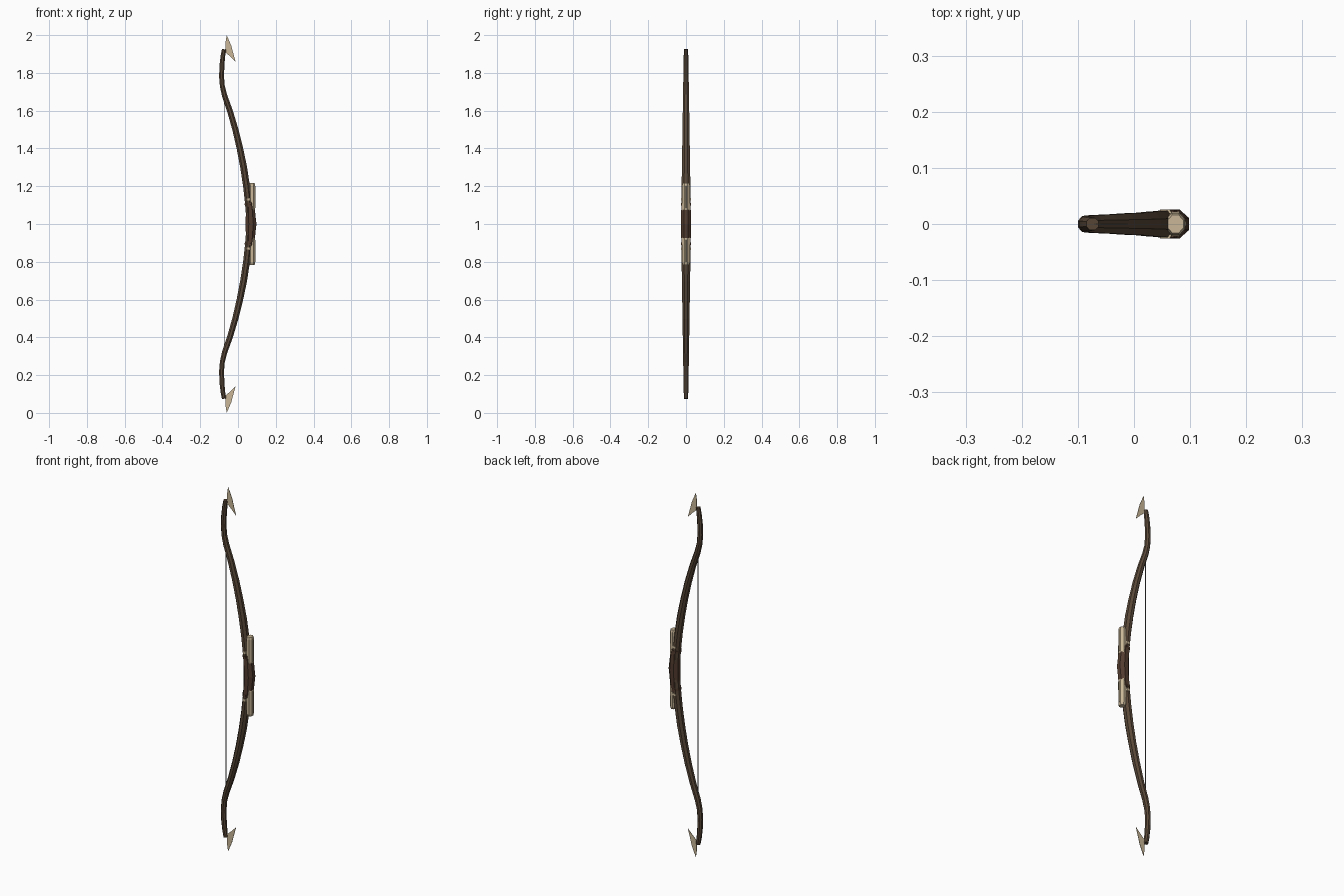
import bpy, bmesh, math
from mathutils import Vector

if "Cube" in bpy.data.objects:
    bpy.data.objects.remove(bpy.data.objects["Cube"])


def material(name, color):
    m = bpy.data.materials.new(name)
    m.diffuse_color = (*color, 1)
    m.use_nodes = True
    m.node_tree.nodes["Principled BSDF"].inputs["Base Color"].default_value = m.diffuse_color
    return m


WOOD = material("dark_wood", (0.10, 0.065, 0.04))
LEATHER = material("leather", (0.085, 0.045, 0.028))
BONE = material("bone", (0.58, 0.47, 0.31))
CORD = material("cord", (0.12, 0.12, 0.12))


def finish(name, bm, mat):
    bmesh.ops.recalc_face_normals(bm, faces=bm.faces[:])
    me = bpy.data.meshes.new(name)
    bm.to_mesh(me)
    bm.free()
    me.materials.append(mat)
    ob = bpy.data.objects.new(name, me)
    bpy.context.collection.objects.link(ob)
    return ob


def loft(name, stations, mat, sides=8, flip=False):
    """Sweep a flat-sided section; stations are (x, z, half depth, half width)."""
    bm = bmesh.new()
    rings = []
    k = 1 / math.cos(math.pi / sides)
    for i, (x, z, d, w) in enumerate(stations):
        a, b = stations[max(i - 1, 0)], stations[min(i + 1, len(stations) - 1)]
        t = Vector((b[0] - a[0], 0, b[1] - a[1])).normalized()
        n = Vector((t.z, 0, -t.x))
        ring = []
        for j in range(sides):
            ang = math.tau * (j + 0.5) / sides
            p = Vector((x, 0, z)) + n * d * k * math.cos(ang)
            p.y = w * k * math.sin(ang)
            if flip:
                p.z = 2 - p.z
            ring.append(bm.verts.new(p))
        rings.append(ring)
    for r, s in zip(rings, rings[1:]):
        for j in range(sides):
            m = (j + 1) % sides
            bm.faces.new((r[j], r[m], s[m], s[j]))
    bm.faces.new(rings[0])
    bm.faces.new(rings[-1])
    return finish(name, bm, mat)


# Recurved limb: x, z, half depth, half width
LIMB = [(0.060, 1.05, 0.018, 0.024), (0.054, 1.12, 0.018, 0.024),
        (0.045, 1.20, 0.018, 0.023), (0.030, 1.30, 0.018, 0.022),
        (0.010, 1.40, 0.017, 0.020), (-0.014, 1.50, 0.016, 0.019),
        (-0.043, 1.60, 0.015, 0.017), (-0.071, 1.68, 0.014, 0.016),
        (-0.083, 1.73, 0.013, 0.015), (-0.087, 1.78, 0.013, 0.014),
        (-0.085, 1.84, 0.013, 0.013), (-0.080, 1.89, 0.012, 0.012),
        (-0.074, 1.925, 0.011, 0.011)]

# Fang-shaped tip blade outline
BLADE = [(-0.085, 1.905), (-0.066, 1.928), (-0.066, 1.96), (-0.060, 2.0),
         (-0.036, 1.945), (-0.024, 1.90), (-0.012, 1.857), (-0.045, 1.89), (-0.062, 1.905)]

for side, flip in (("upper", False), ("lower", True)):
    loft(f"{side}_limb", LIMB, WOOD, flip=flip)

    # Bone plate on the outer face, with a raised centre rib
    loft(f"{side}_plate", [(0.074, 1.07, 0.015, 0.020), (0.074, 1.08, 0.017, 0.022),
                           (0.074, 1.205, 0.017, 0.020), (0.074, 1.217, 0.014, 0.016)], BONE, flip=flip)
    loft(f"{side}_plate_rib", [(0.085, 1.085, 0.008, 0.007), (0.085, 1.20, 0.008, 0.006)],
         BONE, flip=flip)

    # Bindings that hold plate and limb together
    for i, z in enumerate((1.105, 1.13)):
        loft(f"{side}_binding_{i + 1}", [(0.056, z - 0.006, 0.020, 0.0255),
                                        (0.055, z + 0.006, 0.020, 0.0255)], (LEATHER, BONE)[i], flip=flip)

    # Thin blade at the limb tip
    bm = bmesh.new()
    layers = [[bm.verts.new((x, y, 2 - z if flip else z)) for x, z in BLADE]
              for y in (-0.001, 0.001)]
    for layer in layers:
        bm.faces.new(layer)
    for j in range(len(BLADE)):
        m = (j + 1) % len(BLADE)
        bm.faces.new((layers[0][j], layers[0][m], layers[1][m], layers[1][j]))
    finish(f"{side}_tip_blade", bm, BONE)

# Wrapped grip, bulging at the middle
loft("grip", [(0.061, 0.885, 0.021, 0.024), (0.065, 0.92, 0.024, 0.025),
              (0.067, 0.96, 0.026, 0.026), (0.069, 1.0, 0.029, 0.026),
              (0.067, 1.04, 0.026, 0.026), (0.065, 1.08, 0.024, 0.025),
              (0.061, 1.115, 0.021, 0.024)], LEATHER)

# Bowstring
loft("bowstring", [(-0.073, 0.32, 0.002, 0.002), (-0.073, 1.68, 0.002, 0.002)], CORD, sides=6)
